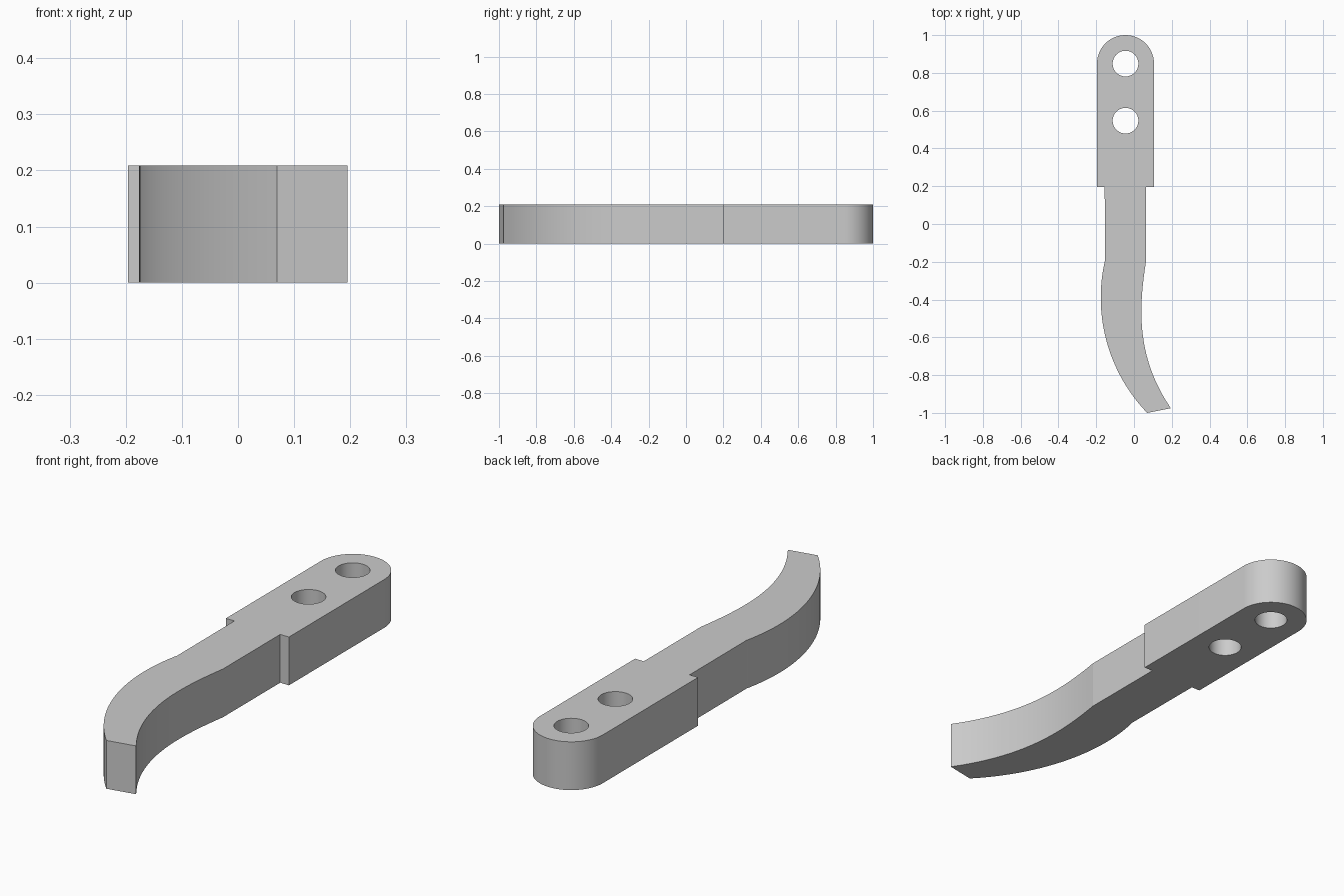
import bpy, bmesh, math
from mathutils import Vector
from mathutils.geometry import interpolate_bezier

HEIGHT = 0.209
AXIS_X, END_R, END_Y = -0.045, 0.151, 0.849
HOLE_R = 0.068
HOLE_YS = (END_Y, 0.547)
SHOULDER_Y, NECK_Y = 0.197, -0.195
NECK_L, NECK_R = -0.155, 0.064

cube = bpy.data.objects.get("Cube")
if cube:
    bpy.data.objects.remove(cube, do_unlink=True)

grey = bpy.data.materials.new("plain grey")
grey.use_nodes = True
colour = (0.6, 0.6, 0.6, 1)
grey.diffuse_color = colour
grey.node_tree.nodes["Principled BSDF"].inputs["Base Color"].default_value = colour


def bezier(points, count=28):
    return [tuple(p)[:2] for p in interpolate_bezier(*[Vector((x, y, 0)) for x, y in points], count)]


def arc(cx, cy, r, start, end, count=40):
    angles = [start + (end - start) * i / count for i in range(count + 1)]
    return [(cx + r * math.cos(a), cy + r * math.sin(a)) for a in angles]


def prism(name, outline, z0, z1):
    bm = bmesh.new()
    base = bm.faces.new([bm.verts.new((x, y, z0)) for x, y in outline])
    side = bmesh.ops.extrude_face_region(bm, geom=[base])["geom"]
    verts = [v for v in side if isinstance(v, bmesh.types.BMVert)]
    bmesh.ops.translate(bm, verts=verts, vec=(0, 0, z1 - z0))
    bmesh.ops.recalc_face_normals(bm, faces=bm.faces)
    mesh = bpy.data.meshes.new(name)
    bm.to_mesh(mesh)
    bm.free()
    mesh.materials.append(grey)
    obj = bpy.data.objects.new(name, mesh)
    bpy.context.collection.objects.link(obj)
    return obj


# Outline: rounded mounting end, stepped neck, curved tine
outline = arc(AXIS_X, END_Y, END_R, 0, math.pi)
outline += [(AXIS_X - END_R, SHOULDER_Y), (NECK_L, SHOULDER_Y)]
# Outer edge of the tine is a circular arc down to the tip
cx, cy, r = 0.704, -0.39, 0.88
outline += arc(cx, cy, r, math.pi - math.asin((NECK_Y - cy) / r),
               math.pi + math.asin((cy + 1) / r))
# Inner edge runs back up to the neck
inner = [(NECK_R, NECK_Y), (0.026, -0.435), (0.007, -0.70), (0.195, -0.975)]
outline += bezier(inner)[::-1]
outline += [(NECK_R, SHOULDER_Y), (AXIS_X + END_R, SHOULDER_Y)]
blade = prism("curved_tine", outline, 0, HEIGHT)

# Two bolt holes through the mounting end
bpy.context.view_layer.objects.active = blade
for y in HOLE_YS:
    cutter = prism("hole_cutter", arc(AXIS_X, y, HOLE_R, 0, math.tau, 48)[:-1], -0.1, HEIGHT + 0.1)
    cutter.hide_render = True
    cut = blade.modifiers.new("bolt_hole", "BOOLEAN")
    cut.operation, cut.solver, cut.object = "DIFFERENCE", "EXACT", cutter
    bpy.ops.object.modifier_apply(modifier=cut.name)
    bpy.data.objects.remove(cutter, do_unlink=True)

# Smooth curved walls, crisp rims
bpy.ops.object.select_all(action="DESELECT")
blade.select_set(True)
bpy.ops.object.shade_smooth_by_angle(angle=math.radians(8))
